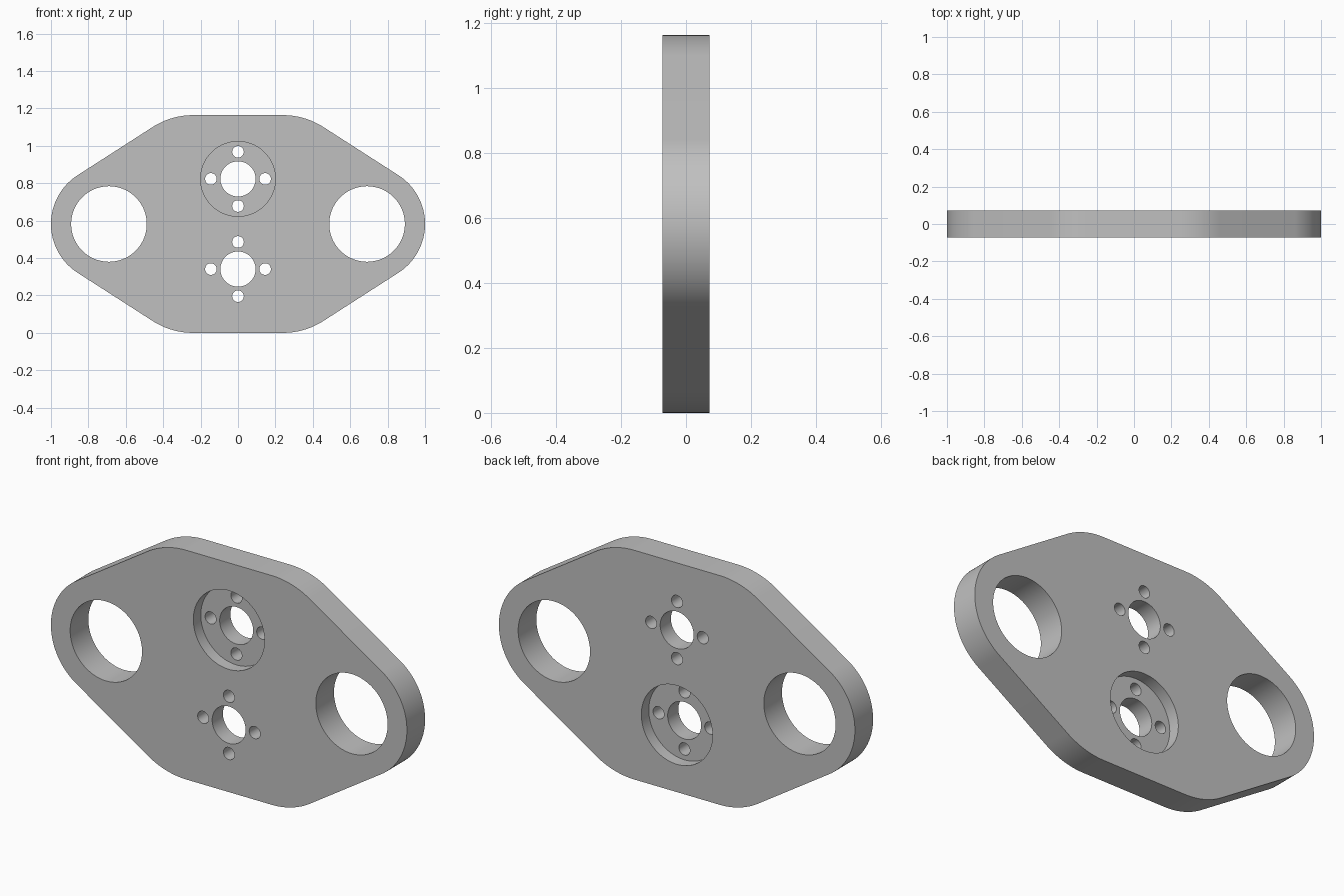
import bpy, bmesh
from math import pi, cos, sin, asin, atan2, hypot
from mathutils import Matrix

cube = bpy.data.objects.get("Cube")
if cube:
    bpy.data.objects.remove(cube, do_unlink=True)

MID_Z, HALF_T = 0.582, 0.073      # plate centre height, half thickness
END_X, END_R = 0.69, 0.31         # rounded ends
SHO_X, SHO_R = 0.24, 0.40         # rounded shoulders
BORE_Z = 0.241                    # bore offset above / below the middle
RECESS = 0.06                     # recess depth

grey = bpy.data.materials.new("plain grey")
grey.use_nodes = True
colour = (0.53, 0.53, 0.53, 1)
grey.diffuse_color = colour
grey.node_tree.nodes["Principled BSDF"].inputs["Base Color"].default_value = colour


def make_object(name, bm):
    bmesh.ops.recalc_face_normals(bm, faces=bm.faces)
    mesh = bpy.data.meshes.new(name)
    bm.to_mesh(mesh)
    bm.free()
    mesh.materials.append(grey)
    obj = bpy.data.objects.new(name, mesh)
    bpy.context.collection.objects.link(obj)
    return obj


def arc(cx, cz, r, a0, a1, n):
    return [(cx + r * cos(a0 + (a1 - a0) * i / n),
             cz + r * sin(a0 + (a1 - a0) * i / n)) for i in range(n + 1)]


def cylinder(bm, x, z, r, y0, y1, sides):
    place = Matrix.Translation((x, (y0 + y1) / 2, z)) @ Matrix.Rotation(pi / 2, 4, 'X')
    bmesh.ops.create_cone(bm, cap_ends=True, segments=sides, radius1=r, radius2=r,
                          depth=y1 - y0, matrix=place)


# Plate outline: tangent arcs for one quarter, mirrored into the other three
sho_z = HALF_H = MID_Z - SHO_R
dx, dz = END_X - SHO_X, sho_z
tangent = pi / 2 + atan2(-dz, dx) - asin((SHO_R - END_R) / hypot(dx, dz))
quarter = (arc(END_X, 0, END_R, 0, tangent, 20)
           + arc(SHO_X, sho_z, SHO_R, tangent, pi / 2, 14))
half = quarter + [(-x, z) for x, z in reversed(quarter)]
outline = half + [(x, -z) for x, z in reversed(half[1:-1])]

bm = bmesh.new()
face = bm.faces.new([bm.verts.new((x, -HALF_T, z + MID_Z)) for x, z in outline])
sides = bmesh.ops.extrude_face_region(bm, geom=[face])["geom"]
bmesh.ops.translate(bm, vec=(0, 2 * HALF_T, 0),
                    verts=[g for g in sides if isinstance(g, bmesh.types.BMVert)])
plate = make_object("mounting_plate", bm)

# Round recesses: upper one in the front, lower one in the back
recesses = bmesh.new()
cylinder(recesses, 0, MID_Z + BORE_Z, 0.2, -0.2, -HALF_T + RECESS, 96)
cylinder(recesses, 0, MID_Z - BORE_Z, 0.2, HALF_T - RECESS, 0.2, 96)

# Through holes: large end holes, centre bores and their four bolt holes
holes = bmesh.new()
for s in (-1, 1):
    cylinder(holes, s * END_X, MID_Z, 0.202, -0.3, 0.3, 96)
    z = MID_Z + s * BORE_Z
    cylinder(holes, 0, z, 0.094, -0.3, 0.3, 64)
    for k in range(4):
        a = k * pi / 2
        cylinder(holes, 0.145 * cos(a), z + 0.145 * sin(a), 0.031, -0.3, 0.3, 32)

cutters = [make_object("recess_cutter", recesses), make_object("hole_cutter", holes)]
for cutter in cutters:
    cutter.hide_render = True
    cut = plate.modifiers.new(cutter.name, 'BOOLEAN')
    cut.operation, cut.solver, cut.object = 'DIFFERENCE', 'EXACT', cutter

# Keep the cut result and drop the cutters
depsgraph = bpy.context.evaluated_depsgraph_get()
result = bpy.data.meshes.new_from_object(plate.evaluated_get(depsgraph))
plate.modifiers.clear()
plate.data = result
result.materials.clear()
result.materials.append(grey)
for p in result.polygons:
    p.material_index = 0
for cutter in cutters:
    bpy.data.objects.remove(cutter, do_unlink=True)

for obj in bpy.context.selected_objects:
    obj.select_set(False)
plate.select_set(True)
bpy.context.view_layer.objects.active = plate
bpy.ops.object.shade_smooth_by_angle()
